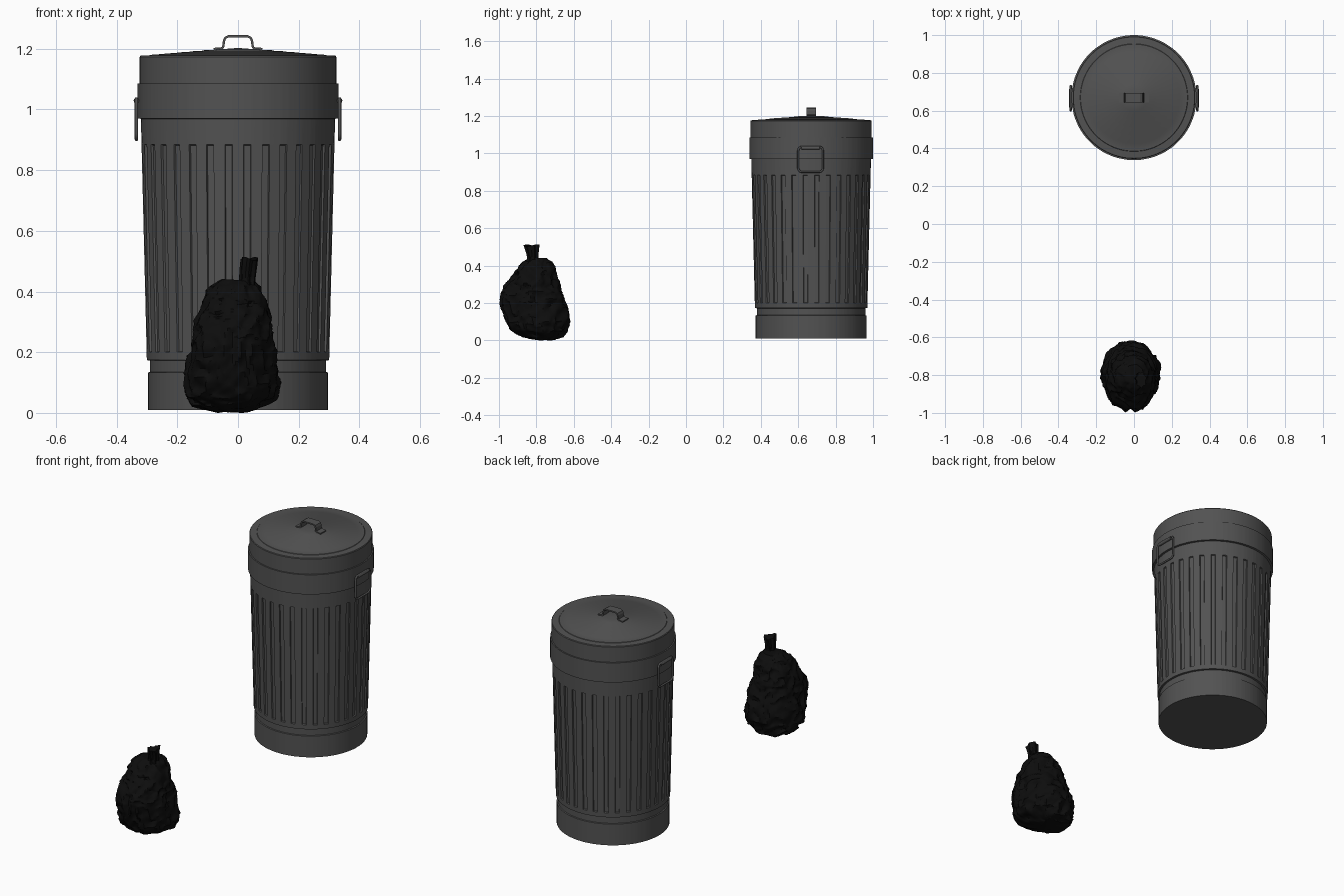
import bpy, bmesh, math
from mathutils import Vector, noise

if "Cube" in bpy.data.objects:
    bpy.data.objects.remove(bpy.data.objects["Cube"])

CX, CY = 0.0, 0.669          # trash can axis
RIBS = 32


def material(name, v):
    m = bpy.data.materials.new(name)
    m.diffuse_color = (v, v, v, 1)
    m.use_nodes = True
    m.node_tree.nodes["Principled BSDF"].inputs["Base Color"].default_value = m.diffuse_color
    return m


METAL = material("dark_metal", 0.085)
PLASTIC = material("black_plastic", 0.004)


def skin(name, rings, mat, angle=30, cap_start=True, cap_end=True):
    """Join closed rings of points into a smooth-shaded surface."""
    bm = bmesh.new()
    rows = [[bm.verts.new(p) for p in ring] for ring in rings]
    n = len(rows[0])
    for a, b in zip(rows, rows[1:]):
        for i in range(n):
            j = (i + 1) % n
            bm.faces.new((a[i], a[j], b[j], b[i]))
    if cap_start:
        bm.faces.new(rows[0][::-1])
    if cap_end:
        bm.faces.new(rows[-1])
    bmesh.ops.recalc_face_normals(bm, faces=bm.faces)
    for f in bm.faces:
        f.smooth = True
    me = bpy.data.meshes.new(name)
    bm.to_mesh(me)
    bm.free()
    me.set_sharp_from_angle(angle=math.radians(angle))
    me.materials.append(mat)
    ob = bpy.data.objects.new(name, me)
    bpy.context.collection.objects.link(ob)
    return ob


def tube(name, pts, radius, cyclic=False):
    cu = bpy.data.curves.new(name, 'CURVE')
    cu.dimensions = '3D'
    cu.bevel_depth = radius
    cu.bevel_resolution = 3
    cu.use_fill_caps = True
    sp = cu.splines.new('POLY')
    sp.points.add(len(pts) - 1)
    for p, co in zip(sp.points, pts):
        p.co = (*co, 1)
        p.radius = 1
    sp.use_cyclic_u = cyclic
    cu.materials.append(METAL)
    ob = bpy.data.objects.new(name, cu)
    bpy.context.collection.objects.link(ob)
    return ob


# Can body: stepped profile with pressed vertical grooves (radius, z, groove depth)
def wall(z):
    return 0.301 + (z - 0.173) * 0.0245


profile = [(0.297, 0.01, 0), (0.297, 0.133, 0), (0.291, 0.135, 0), (0.291, 0.172, 0),
           (wall(0.174), 0.174, 0), (wall(0.2), 0.2, 0), (wall(0.203), 0.203, 0.007),
           (wall(0.882), 0.882, 0.007), (wall(0.885), 0.885, 0), (wall(0.969), 0.969, 0),
           (0.331, 0.971, 0), (0.331, 1.085, 0), (0.317, 1.086, 0), (0.317, 1.13, 0)]
step = 2 * math.pi / RIBS
columns = [((k + 0.5) * step - math.pi / 2 + off, inset)
           for k in range(RIBS)
           for off, inset in ((-0.039, 0), (-0.034, 1), (0.034, 1), (0.039, 0))]
skin("can_body", [[(CX + (r - g * s) * math.cos(a), CY + (r - g * s) * math.sin(a), z)
                   for a, s in columns] for r, z, g in profile], METAL, cap_end=False)

# Lid: straight skirt with a shallow dome pressed into concentric steps
lid = [(0.318, 1.084), (0.324, 1.084), (0.324, 1.173), (0.321, 1.177), (0.285, 1.179)]
for i in range(6):
    r = 0.283 - i * 0.042
    z = 1.181 + i * 0.0035
    lid += [(r, z), (r - 0.038, z + 0.0015)]
lid.append((0.01, 1.202))
skin("lid", [[(CX + r * math.cos(t), CY + r * math.sin(t), z)
              for t in (2 * math.pi * k / 96 for k in range(96))] for r, z in lid],
     METAL, cap_start=False)

# Lid handle: bent strap with flat feet
half = [(0.08, 1.199), (0.056, 1.201), (0.049, 1.205), (0.046, 1.226),
        (0.042, 1.236), (0.032, 1.241)]
path = [(-x, z) for x, z in half] + [(x, z) for x, z in reversed(half)]
bm = bmesh.new()
edges = [[bm.verts.new((x, CY + s, z)) for s in (-0.025, 0.025)] for x, z in path]
for a, b in zip(edges, edges[1:]):
    bm.faces.new((a[0], b[0], b[1], a[1]))
me = bpy.data.meshes.new("lid_handle")
bm.to_mesh(me)
bm.free()
me.materials.append(METAL)
strap = bpy.data.objects.new("lid_handle", me)
bpy.context.collection.objects.link(strap)
mod = strap.modifiers.new("thickness", 'SOLIDIFY')
mod.thickness = 0.008
mod.offset = 0

# Side handles: rounded square drop rings hung from hinge rods
for side, label in ((-1, "left"), (1, "right")):
    x = side * 0.335
    ring = []
    for q, (sy, sz) in enumerate(((1, 1), (-1, 1), (-1, -1), (1, -1))):
        for k in range(5):
            t = math.radians(90 * q + 22.5 * k)
            ring.append((x, CY - 0.003 + sy * 0.046 + 0.02 * math.cos(t),
                         0.968 + sz * 0.047 + 0.02 * math.sin(t)))
    tube(label + "_handle", ring, 0.0055, True)
    tube(label + "_hinge", [(x, CY - 0.052, 1.029), (x, CY + 0.046, 1.029)], 0.009)

# Bag sections: z, x min, x max, y min, y max
bag = [(0.003, -0.08, 0.03, -0.80, -0.70), (0.02, -0.15, 0.07, -0.88, -0.66),
       (0.05, -0.172, 0.122, -0.935, -0.635), (0.10, -0.174, 0.138, -0.968, -0.622),
       (0.20, -0.158, 0.122, -0.993, -0.64), (0.25, -0.15, 0.115, -0.992, -0.652),
       (0.30, -0.14, 0.102, -0.966, -0.675), (0.37, -0.115, 0.09, -0.91, -0.695),
       (0.415, -0.09, 0.075, -0.87, -0.71), (0.437, -0.045, 0.045, -0.84, -0.75)]
neck = [(0.40, 0.0, 0.055, -0.86, -0.78), (0.44, 0.007, 0.055, -0.846, -0.792),
        (0.465, 0.008, 0.058, -0.85, -0.79), (0.508, 0.012, 0.064, -0.865, -0.784)]


def sections(table, sub, n, crumple):
    rings = []
    for a, b in zip(table, table[1:]):
        for s in range(sub):
            rings.append([u + (v - u) * s / sub for u, v in zip(a, b)])
    rings.append(table[-1])
    out = []
    for z, x0, x1, y0, y1 in rings:
        row = []
        for k in range(n):
            t = 2 * math.pi * k / n
            d = Vector((math.cos(t), math.sin(t), 0))
            p = Vector(((x0 + x1) / 2 + d.x * (x1 - x0) / 2,
                        (y0 + y1) / 2 + d.y * (y1 - y0) / 2, z))
            row.append(crumple(p, d, t))
        out.append(row)
    return out


def wrinkles(p, d, t):
    # large lumps plus sharp ridged creases
    lump = noise.noise(p * 11) * 0.014
    q = p + noise.noise_vector(p * 9) * 0.03
    crease = (0.35 - abs(noise.noise(q * 17))) * 0.03
    fine = (0.3 - abs(noise.noise(q * 38))) * 0.012
    p = p + d * (lump + crease + fine - 0.005)
    p.z = max(0.0, p.z + noise.noise(q * 20) * 0.009)
    return p


def pleats(p, d, t):
    p = p + d * (0.004 * math.sin(7 * t + p.z * 12))
    p.z += 0.006 * math.sin(2 * t) if p.z > 0.5 else 0
    return p


# Garbage bag and its gathered, tied top
skin("garbage_bag", sections(bag, 7, 96, wrinkles), PLASTIC, 35)
skin("bag_tied_top", sections(neck, 3, 42, pleats), PLASTIC, 35)
